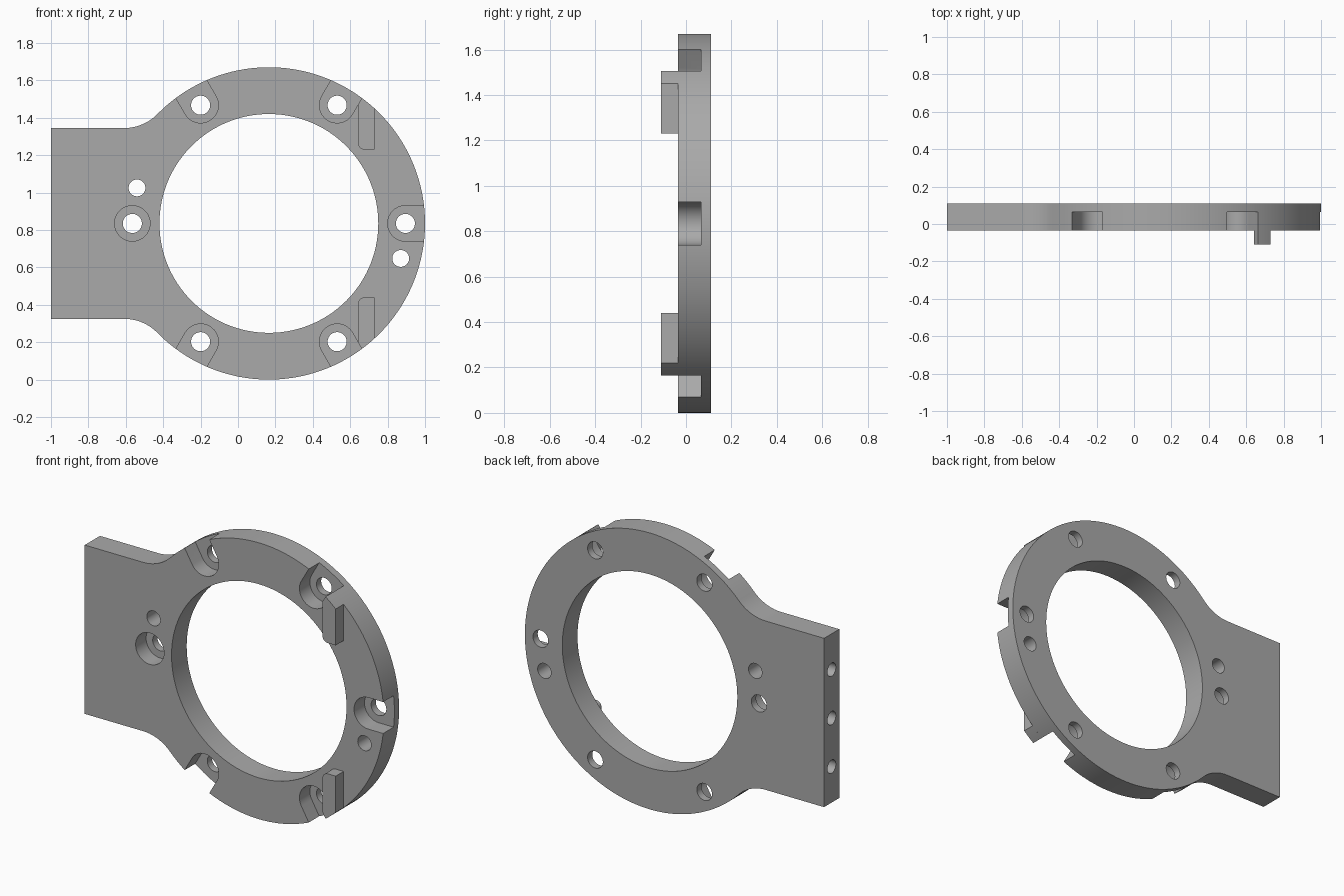
import bpy, bmesh
from math import sin, cos, pi, radians, atan2, sqrt
from mathutils import Matrix

if "Cube" in bpy.data.objects:
    bpy.data.objects.remove(bpy.data.objects["Cube"])

CX, CZ = 0.165, 0.835           # ring centre
R_OUT, R_IN, R_BOLT = 0.835, 0.585, 0.73
FRONT, BACK, STEP, TAB_FRONT = -0.035, 0.11, 0.065, -0.11
HALF_H, R_FILLET = 0.51, 0.25   # mounting plate half height, neck fillet

grey = bpy.data.materials.new("plain grey")
grey.use_nodes = True
grey.diffuse_color = (0.4, 0.4, 0.4, 1)
grey.node_tree.nodes["Principled BSDF"].inputs["Base Color"].default_value = (0.4, 0.4, 0.4, 1)


def arc(cx, cz, r, a0, a1, n):
    return [(cx + r * cos(a0 + (a1 - a0) * i / n), cz + r * sin(a0 + (a1 - a0) * i / n))
            for i in range(n + 1)]


def circle(cx, cz, r, n=40):
    return arc(cx, cz, r, 0, 2 * pi, n)[:-1]


def prism(name, outline, y0, y1):
    """Extrude an (x, z) outline along y."""
    bm = bmesh.new()
    face = bm.faces.new([bm.verts.new((x, y0, z)) for x, z in outline])
    ext = bmesh.ops.extrude_face_region(bm, geom=[face])
    moved = [v for v in ext["geom"] if isinstance(v, bmesh.types.BMVert)]
    bmesh.ops.translate(bm, verts=moved, vec=(0, y1 - y0, 0))
    bmesh.ops.recalc_face_normals(bm, faces=bm.faces)
    mesh = bpy.data.meshes.new(name)
    bm.to_mesh(mesh)
    bm.free()
    mesh.materials.append(grey)
    obj = bpy.data.objects.new(name, mesh)
    bpy.context.scene.collection.objects.link(obj)
    return obj


def cut(obj, cutters):
    """Subtract each cutter and bake the result."""
    for c in cutters:
        mod = obj.modifiers.new("cut", 'BOOLEAN')
        mod.operation, mod.solver, mod.object = 'DIFFERENCE', 'EXACT', c
    bpy.context.view_layer.update()
    baked = bpy.data.meshes.new_from_object(
        obj.evaluated_get(bpy.context.evaluated_depsgraph_get()))
    obj.modifiers.clear()
    obj.data = baked


# Ring and mounting plate in one outline, blended by neck fillets
fx = CX - sqrt((R_OUT + R_FILLET) ** 2 - (HALF_H + R_FILLET) ** 2)
theta = atan2(HALF_H + R_FILLET, fx - CX)
upper_neck = arc(fx, CZ + HALF_H + R_FILLET, R_FILLET, theta - pi, -pi / 2, 14)
lower_neck = [(x, 2 * CZ - z) for x, z in reversed(upper_neck)]
rim = arc(CX, CZ, R_OUT, -theta, theta, 120)[1:-1]
outline = ([(-1, CZ - HALF_H)] + lower_neck + rim + upper_neck + [(-1, CZ + HALF_H)])
body = prism("ring_and_mounting_plate", outline, FRONT, BACK)

cutters = [prism("bore_cutter", circle(CX, CZ, R_IN, 120), -0.3, 0.3)]

# Bolt holes with counterbores; all but the plate-side one open through the rim
slots = []
for deg in range(0, 360, 60):
    a = radians(deg)
    x, z = CX + R_BOLT * cos(a), CZ + R_BOLT * sin(a)
    cutters.append(prism("bolt_hole_cutter", circle(x, z, 0.051), -0.3, 0.3))
    if deg == 180:
        shape = circle(x, z, 0.095)
    else:
        inner = arc(x, z, 0.095, a + pi / 2, a + 3 * pi / 2, 20)
        d = (0.3 * cos(a), 0.3 * sin(a))
        shape = inner + [(inner[-1][0] + d[0], inner[-1][1] + d[1]),
                         (inner[0][0] + d[0], inner[0][1] + d[1])]
    slots.append(prism("counterbore_cutter", shape, -0.3, STEP))

# Locating pin holes
for x, z in ((-0.54, 1.025), (0.87, 0.648)):
    cutters.append(prism("pin_hole_cutter", circle(x, z, 0.045), -0.3, 0.3))

# Three blind holes in the end of the plate
for k in (-1, 0, 1):
    c = prism("end_hole_cutter", circle(0, 0, 0.04), -0.15, 0.15)
    c.data.transform(Matrix.Translation((-0.95, (FRONT + BACK) / 2, CZ + 0.293 * k))
                     @ Matrix.Rotation(pi / 2, 4, 'Z'))
    cutters.append(c)

cut(body, cutters + slots)

# Two stop tabs on the front, following the rim and trimmed by the slots
X0, X1, Z0, RC = 0.642, 0.73, 1.23, 0.035
a0 = atan2(sqrt(R_OUT ** 2 - (X1 - CX) ** 2), X1 - CX)
a1 = atan2(sqrt(R_OUT ** 2 - (X0 - CX) ** 2), X0 - CX)
tab_shape = (arc(X0 + RC, Z0 + RC, RC, pi, 1.5 * pi, 8) + [(X1, Z0)]
             + arc(CX, CZ, R_OUT, a0, a1, 8))
parts = [body]
for name, flip in (("upper_tab", False), ("lower_tab", True)):
    pts = [(x, 2 * CZ - z) if flip else (x, z) for x, z in tab_shape]
    tab = prism(name, pts, TAB_FRONT, FRONT)
    cut(tab, [slots[5 if flip else 1]])
    parts.append(tab)

for c in cutters + slots:
    bpy.data.objects.remove(c)

# Smooth curved walls, crisp edges
bpy.ops.object.select_all(action='DESELECT')
for p in parts:
    p.select_set(True)
bpy.context.view_layer.objects.active = body
bpy.ops.object.shade_smooth_by_angle(angle=radians(30))
